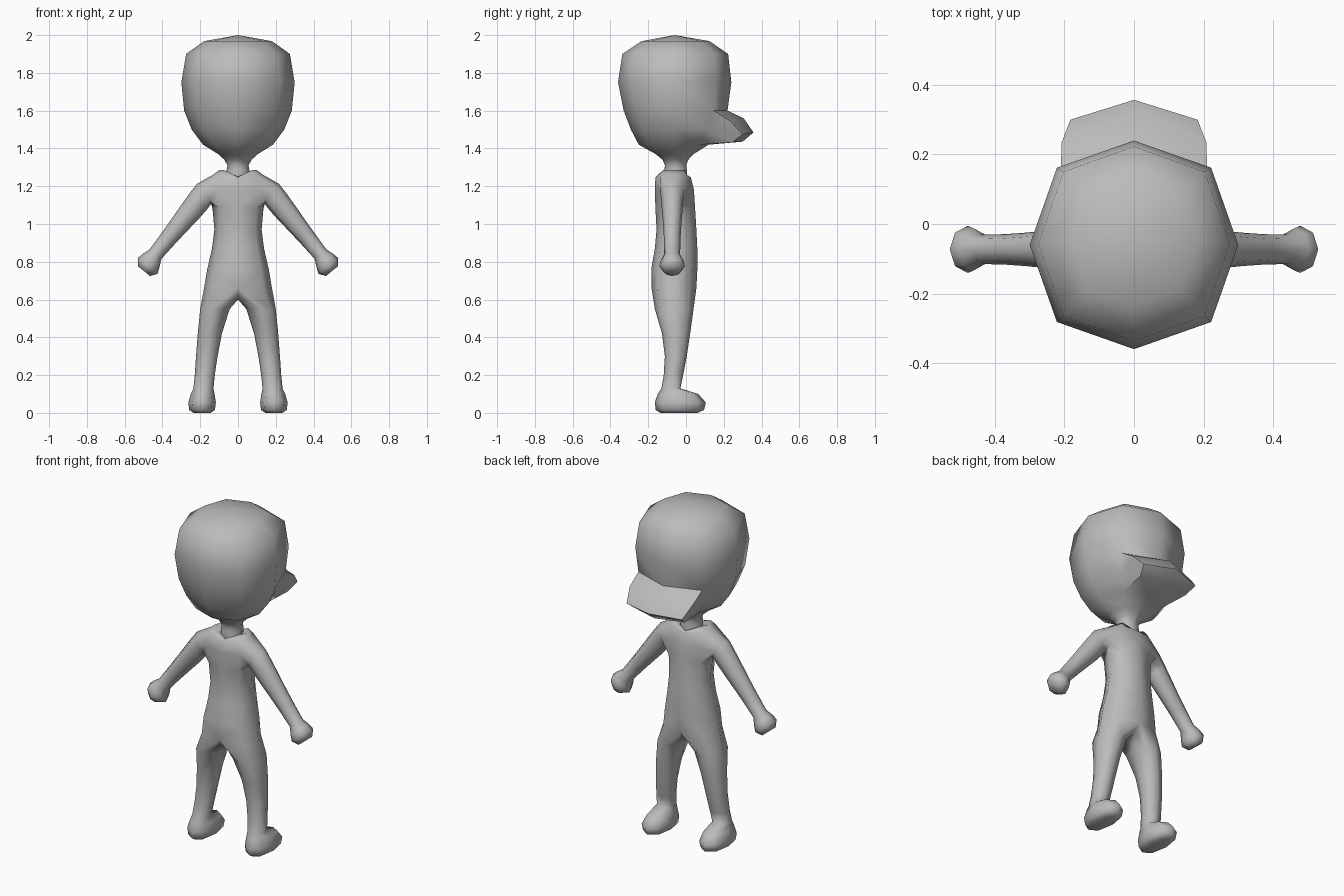
import bpy, bmesh, math
from mathutils import Vector

if "Cube" in bpy.data.objects:
    bpy.data.objects.remove(bpy.data.objects["Cube"])

grey = bpy.data.materials.new("plain grey")
grey.diffuse_color = (0.5, 0.5, 0.5, 1)
grey.use_nodes = True
grey.node_tree.nodes["Principled BSDF"].inputs["Base Color"].default_value = grey.diffuse_color


def oct_dir(k):
    """Direction of corner k on a slightly squared octagon (k=0 is +x)."""
    f = 1.046 if k % 2 else 1.0
    a = math.radians(45 * k)
    return f * math.cos(a), f * math.sin(a)


def bridge(bm, a, b, closed=True):
    n = len(a)
    for i in range(n if closed else n - 1):
        j = (i + 1) % n
        bm.faces.new((a[i], a[j], b[j], b[i]))


def finish(name, bm, mirror=False, angle=180):
    bmesh.ops.delete(bm, geom=[v for v in bm.verts if not v.link_faces], context='VERTS')
    bmesh.ops.recalc_face_normals(bm, faces=bm.faces)
    me = bpy.data.meshes.new(name)
    bm.to_mesh(me)
    bm.free()
    me.materials.append(grey)
    ob = bpy.data.objects.new(name, me)
    bpy.context.collection.objects.link(ob)
    bpy.ops.object.select_all(action='DESELECT')
    ob.select_set(True)
    bpy.context.view_layer.objects.active = ob
    if mirror:
        m = ob.modifiers.new("mirror", 'MIRROR')
        m.merge_threshold = 0.002
        bpy.ops.object.modifier_apply(modifier=m.name)
    if angle < 180:
        bpy.ops.object.shade_smooth_by_angle(angle=math.radians(angle))
    else:
        bpy.ops.object.shade_smooth()
    return ob


# ---- head: eight-sided lathe (z, x radius, y centre, y radius) ----
bm = bmesh.new()
head = [(1.968, .18, -.055, .18), (1.9, .275, -.057, .28), (1.75, .3, -.06, .3),
        (1.6, .285, -.055, .275), (1.5, .245, -.06, .232), (1.42, .185, -.065, .185),
        (1.37, .105, -.06, .1), (1.34, .072, -.056, .068), (1.31, .056, -.055, .056),
        (1.285, .06, -.055, .06), (1.24, .06, -.055, .06)]
R = []
for z, rx, cy, ry in head:
    ring = []
    for k in range(8):
        c, s = oct_dir(k)
        ring.append(bm.verts.new((rx * c, cy + ry * s, z)))
    R.append(ring)
top = bm.verts.new((0, -.06, 2.0))
for k in range(8):
    bm.faces.new((top, R[0][k], R[0][(k + 1) % 8]))
for i in range(len(R) - 1):
    for k in range(8):
        if i in (3, 4) and k in (1, 2):      # opening for the muzzle
            continue
        j = (k + 1) % 8
        bm.faces.new((R[i][k], R[i][j], R[i + 1][j], R[i + 1][k]))
# muzzle: side point (x, y, z) and middle point (y, z) per station
rows = [R[3][1:4]]
for x, y, z, my, mz in [(.208, .235, 1.545, .305, 1.56), (.183, .30, 1.475, .357, 1.485),
                        (.16, .245, 1.432, .30, 1.436)]:
    rows.append([bm.verts.new((x, y, z)), bm.verts.new((0, my, mz)), bm.verts.new((-x, y, z))])
rows.append(R[5][1:4])
for a, b in zip(rows, rows[1:]):
    bridge(bm, a, b, closed=False)
    for col, k in ((0, 1), (2, 3)):
        bm.faces.new((R[4][k], a[col], b[col]))
finish("head", bm, angle=62)

# ---- body: half torso, arm and leg in one surface, mirrored ----
bm = bmesh.new()
# torso half rings (z, x radius, back y, front y, centre drop)
torso = [(.66, .18, -.182, .055, 0), (.76, .163, -.184, .06, 0), (.87, .138, -.165, .06, 0),
         (.97, .125, -.156, .055, 0), (1.085, .135, -.162, .048, 0),
         (1.18, .15, -.165, .042, 0), (1.262, .13, -.162, .026, .015),
         (1.285, .1, -.142, .012, .035), (1.255, .055, -.115, .0, .01)]
T = []
for z, rx, yb, yf, drop in torso:
    ring = []
    for j in range(5):
        c, s = oct_dir(j - 2)
        x = 0 if j in (0, 4) else rx * c
        dz = drop if j in (0, 4) else 0
        ring.append(bm.verts.new((x, (yb + yf) / 2 + s * (yf - yb) / 2, z - dz)))
    T.append(ring)
for i in range(len(T) - 1):
    for j in range(4):
        if i in (4, 5) and j in (1, 2):      # arm hole
            continue
        bm.faces.new((T[i][j], T[i][j + 1], T[i + 1][j + 1], T[i + 1][j]))

# arm and hand (x, z, radius, y radius, tilt of axis below horizontal)
A, B, C = T[4], T[5], T[6]
prev = [A[1], A[2], A[3], B[3], C[3], C[2], C[1], B[1]]
arm = [(.178, 1.162, .064, .062, 38), (.213, 1.116, .063, .058, 46), (.255, 1.063, .059, .054, 51),
       (.312, .993, .052, .048, 51), (.368, .925, .046, .044, 51), (.437, .84, .04, .042, 51),
       (.46, .806, .057, .06, 51), (.478, .778, .067, .068, 51), (.497, .75, .04, .045, 51)]
for x, z, r, ry, tilt in arm:
    t = math.radians(tilt)
    n = Vector((math.sin(t), 0, math.cos(t)))
    ring = []
    for k in range(8):
        a = math.radians(45 * k - 135)
        p = Vector((x, -.073, z)) + n * r * math.sin(a) + Vector((0, ry * math.cos(a), 0))
        ring.append(bm.verts.new(p))
    bridge(bm, prev, ring)
    prev = ring
bm.faces.new(prev)

# leg and foot (z, x centre, x radius, back y, front y)
prev = T[0] + [bm.verts.new(p) for p in ((0, .005, .615), (0, -.06, .6), (0, -.13, .615))]
leg = [(.55, .122, .078, -.165, .04), (.42, .149, .064, -.127, .022), (.3, .165, .057, -.112, .004),
       (.2, .176, .053, -.118, -.015), (.13, .183, .053, -.13, -.03), (.1, .187, .063, -.15, .065),
       (.055, .19, .073, -.165, .105), (.015, .19, .068, -.16, .095), (0, .19, .045, -.135, .06)]
for z, cx, rx, yb, yf in leg:
    ring = []
    for k in range(8):
        c, s = oct_dir(k - 2)
        ring.append(bm.verts.new((cx + rx * c, (yb + yf) / 2 + s * (yf - yb) / 2, z)))
    bridge(bm, prev, ring)
    prev = ring
bm.faces.new(prev)
finish("body", bm, mirror=True)
